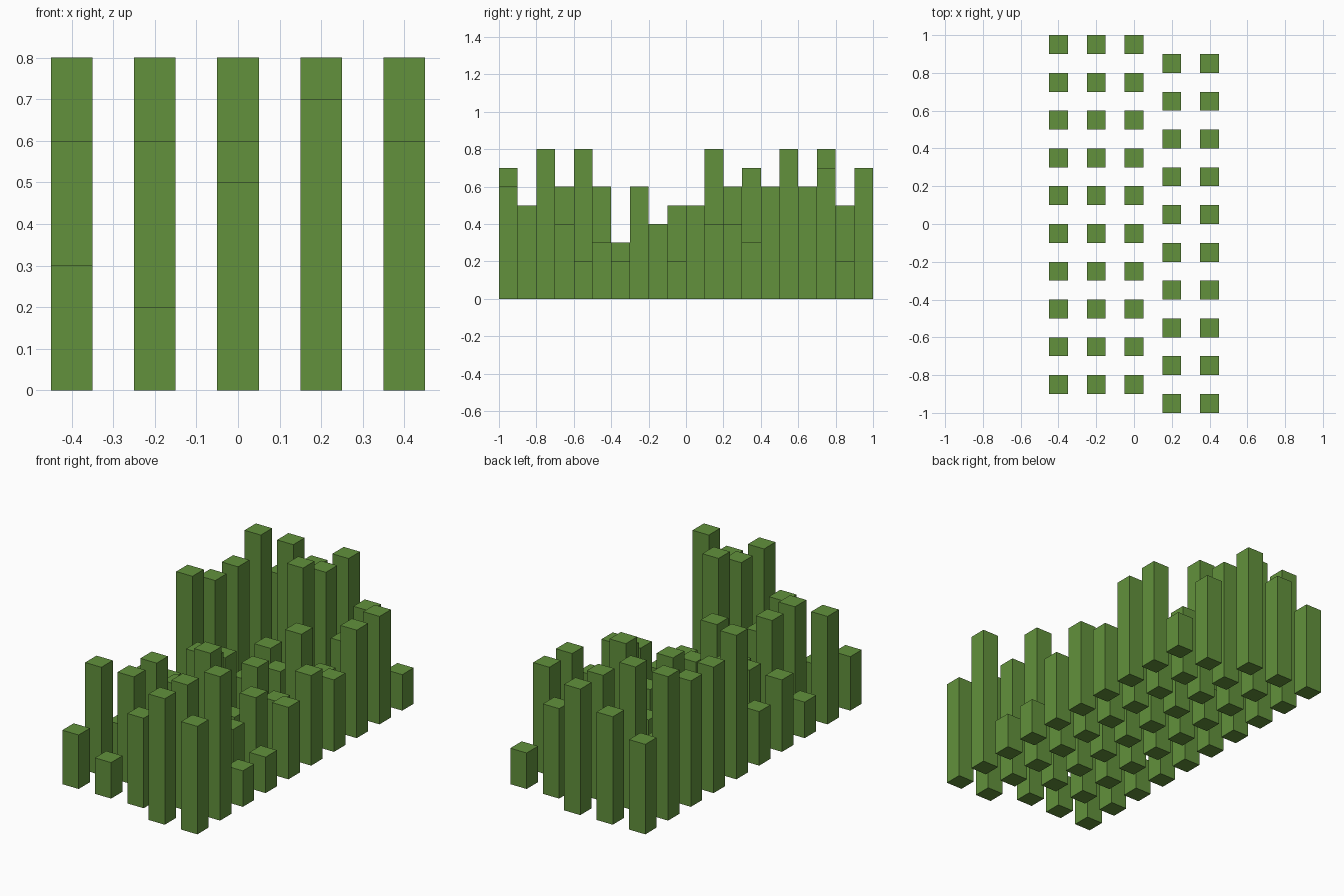
import bpy

if "Cube" in bpy.data.objects:
    bpy.data.objects.remove(bpy.data.objects["Cube"])

# One green for every block
green = bpy.data.materials.new("leaf_green")
green.diffuse_color = (0.122, 0.285, 0.045, 1.0)
green.use_nodes = True
green.node_tree.nodes["Principled BSDF"].inputs["Base Color"].default_value = green.diffuse_color

# Five rows of square columns: x centre, first y centre, heights in tenths from front to back
ROWS = [
    (-0.4, -0.85, "3624387785"),
    (-0.2, -0.85, "2664542386"),
    (0.0, -0.85, "5436243877"),
    (0.2, -0.95, "7783436345"),
    (0.4, -0.95, "6822454662"),
]
WIDTH, STEP = 0.1, 0.2


def block(name, x, y, height):
    """Square column standing on the ground."""
    w = WIDTH / 2
    verts = [(sx * w, sy * w, z) for z in (0, height)
             for sx, sy in ((-1, -1), (1, -1), (1, 1), (-1, 1))]
    sides = [(i, (i + 1) % 4, (i + 1) % 4 + 4, i + 4) for i in range(4)]
    mesh = bpy.data.meshes.new(name)
    mesh.from_pydata(verts, [], [(3, 2, 1, 0), (4, 5, 6, 7)] + sides)
    mesh.materials.append(green)
    obj = bpy.data.objects.new(name, mesh)
    obj.location = (x, y, 0)
    bpy.context.collection.objects.link(obj)


# Field of columns
for r, (x, y0, heights) in enumerate(ROWS):
    for k, digit in enumerate(heights):
        block(f"column_{r + 1}_{k + 1}", x, y0 + k * STEP, int(digit) / 10)
